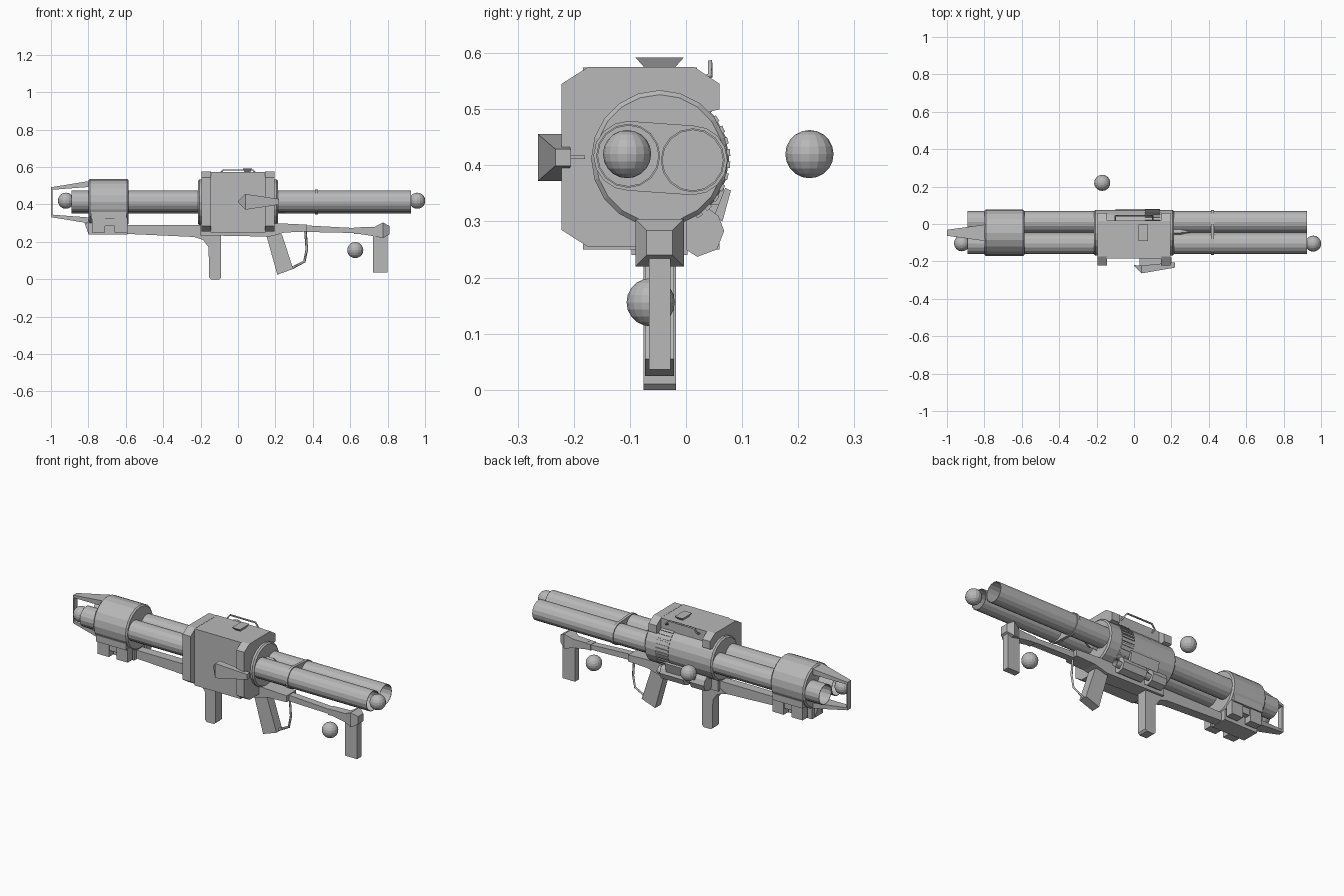
import bpy, bmesh, math
from mathutils import Matrix, Vector

old = bpy.data.objects.get("Cube")
if old:
    bpy.data.objects.remove(old, do_unlink=True)

grey = bpy.data.materials.new("plain_grey")
grey.use_nodes = True
grey.diffuse_color = (0.48, 0.48, 0.48, 1)
grey.node_tree.nodes["Principled BSDF"].inputs["Base Color"].default_value = grey.diffuse_color

MID = -0.047    # centre line of the weapon in y
AXIS_Z = 0.412  # height of the barrel axis


def finish(name, bm):
    bmesh.ops.recalc_face_normals(bm, faces=bm.faces[:])
    mesh = bpy.data.meshes.new(name)
    bm.to_mesh(mesh)
    bm.free()
    mesh.materials.append(grey)
    ob = bpy.data.objects.new(name, mesh)
    bpy.context.collection.objects.link(ob)
    return ob


def loft(name, rings):
    """Skin a closed solid through rings of equal point count."""
    bm = bmesh.new()
    loops = [[bm.verts.new(p) for p in ring] for ring in rings]
    n = len(loops[0])
    for a, b in zip(loops, loops[1:]):
        for i in range(n):
            j = (i + 1) % n
            bm.faces.new((a[i], a[j], b[j], b[i]))
    bm.faces.new(loops[0])
    bm.faces.new(loops[-1])
    return finish(name, bm)


def side_plate(name, pts, half, y=MID):
    """Extrude an x-z outline across the width."""
    return loft(name, [[(x, y + s * half, z) for x, z in pts] for s in (-1, 1)])


def cross_section(name, pts, x0, x1):
    """Extrude a y-z outline along the barrel."""
    return loft(name, [[(x, y, z) for y, z in pts] for x in (x0, x1)])


def box(name, x0, x1, y0, y1, z0, z1):
    return cross_section(name, [(y0, z0), (y1, z0), (y1, z1), (y0, z1)], x0, x1)


def rect(x, y, z, hy, hz):
    return [(x, y - hy, z - hz), (x, y + hy, z - hz), (x, y + hy, z + hz), (x, y - hy, z + hz)]


def circle(x, r, n=20, y=MID, z=AXIS_Z):
    return [(x, y + r * math.cos(math.tau * i / n), z + r * math.sin(math.tau * i / n)) for i in range(n)]


def drum(name, x0, x1, r, chamfer=0.008):
    return loft(name, [circle(x0, r - chamfer), circle(x0 + chamfer, r),
                       circle(x1 - chamfer, r), circle(x1, r - chamfer)])


def rod(name, pts, radius):
    curve = bpy.data.curves.new(name, 'CURVE')
    curve.dimensions = '3D'
    curve.bevel_depth = radius
    curve.bevel_resolution = 0
    spline = curve.splines.new('POLY')
    spline.points.add(len(pts) - 1)
    for p, co in zip(spline.points, pts):
        p.co = (*co, 1)
    curve.materials.append(grey)
    ob = bpy.data.objects.new(name, curve)
    bpy.context.collection.objects.link(ob)


# Twin open barrels and the band that joins them
barrels = {"front_barrel": (-0.103, 0.417), "rear_barrel": (0.012, 0.409)}
for name, (y, z) in barrels.items():
    bm = bmesh.new()
    turn = Matrix.Translation((0.018, y, z)) @ Matrix.Rotation(math.pi / 2, 4, 'Y')
    bmesh.ops.create_cone(bm, cap_ends=False, segments=16, radius1=0.057, radius2=0.057,
                          depth=1.815, matrix=turn)
    ob = finish(name, bm)
    wall = ob.modifiers.new("wall", 'SOLIDIFY')
    wall.thickness = 0.003


def band(name, x0, x1, r):
    pts = []
    for (y, z), start in zip(barrels.values(), (math.pi / 2, -math.pi / 2)):
        for i in range(9):
            a = start + math.pi * i / 8
            pts.append((y + r * math.cos(a), z + r * math.sin(a)))
    cross_section(name, pts, x0, x1)


band("barrel_band", 0.412, 0.428, 0.062)

# Loose balls
balls = {"muzzle_ball": (-0.92, -0.103, 0.42), "breech_ball": (0.958, -0.105, 0.42),
         "rear_ball": (-0.17, 0.22, 0.42), "lower_ball": (0.627, -0.063, 0.156)}
for name, pos in balls.items():
    bm = bmesh.new()
    bmesh.ops.create_uvsphere(bm, u_segments=16, v_segments=10, radius=0.043,
                              matrix=Matrix.Translation(pos))
    finish(name, bm)

# Muzzle drum and inner drum of the receiver
drum("muzzle_drum", -0.8, -0.585, 0.124)
drum("receiver_drum", -0.215, 0.215, 0.122)

# Muzzle prongs with a cross bar
for name, s in (("upper_prong", 1), ("lower_prong", -1)):
    loft(name, [rect(-0.79, MID, AXIS_Z + s * 0.098, 0.045, 0.016),
                rect(-1, MID, AXIS_Z + s * 0.073, 0.016, 0.007)])
box("prong_bar", -1, -0.993, MID - 0.016, MID + 0.016, 0.335, 0.49)

# Blocks under the muzzle drum
box("muzzle_saddle", -0.8, -0.59, MID - 0.05, MID + 0.05, 0.24, 0.31)
for s in (-1, 1):
    y = MID + s * 0.085
    for x in (-0.745, -0.625):
        box("saddle_foot", x - 0.035, x + 0.035, y - 0.022, y + 0.022, 0.25, 0.33)
    box("saddle_bridge", -0.785, -0.595, y - 0.03, y + 0.03, 0.322, 0.36)
    box("saddle_key", -0.72, -0.655, y - 0.015, y + 0.015, 0.285, 0.325)

# Receiver: recessed middle between two end flanges, open at the back
flange = [(-0.175, 0.575), (0.015, 0.575), (0.06, 0.545), (0.06, 0.50), (0.04, 0.495),
          (-0.05, 0.42), (-0.05, 0.255), (-0.175, 0.255), (-0.222, 0.285), (-0.222, 0.545)]
cross_section("left_flange", flange, 0.145, 0.195)
cross_section("right_flange", flange, -0.195, -0.145)
middle = [(-0.184, 0.574), (0.02, 0.574), (0.02, 0.50), (-0.05, 0.42), (-0.05, 0.25), (-0.184, 0.25)]
cross_section("receiver_middle", middle, -0.146, 0.146)

# Ribs around the drum, seen in the open back
for i in range(12):
    a = math.radians(-55 + i * 10)
    c, s = math.cos(a), math.sin(a)
    pts = [(MID + r * c - t * s, AXIS_Z + r * s + t * c)
           for r, t in ((0.117, -0.006), (0.126, -0.006), (0.126, 0.006), (0.117, 0.006))]
    cross_section("drum_rib", pts, 0.06, 0.14)

# Case along the lower back edge
case = [(0.0, 0.25), (0.02, 0.237), (0.055, 0.25), (0.068, 0.283), (0.058, 0.31), (0.03, 0.33), (0.0, 0.31)]
for x0, x1 in ((-0.16, -0.07), (-0.03, 0.12)):
    cross_section("lower_case", case, x0, x1)
rod("case_pin", [(-0.16, 0.03, 0.28), (0.15, 0.03, 0.28)], 0.025)
cross_section("case_lip", [(0.05, 0.31), (0.065, 0.30), (0.08, 0.355), (0.07, 0.36)], -0.1, 0.08)

# Top knob and carrying loop
loft("top_knob", [[(0.05 - a, MID - b, z), (0.05 + a, MID - b, z), (0.05 + a, MID + b, z),
                   (0.05 - a, MID + b, z)] for a, b, z in ((0.025, 0.043, 0.592), (0.015, 0.025, 0.572))])
rod("top_loop", [(-0.1, 0.02, 0.55), (-0.1, 0.043, 0.56), (-0.08, 0.043, 0.584),
                 (0.08, 0.043, 0.584), (0.1, 0.043, 0.56), (0.1, 0.02, 0.55)], 0.005)

# Pointed fin on the front face
loft("side_fin", [rect(0.0, -0.222, 0.414, 0.002, 0.003), rect(0.04, -0.243, 0.414, 0.021, 0.042),
                  rect(0.22, -0.219, 0.414, 0.014, 0.015)])
box("fin_stem", 0.03, 0.2, -0.225, -0.18, 0.411, 0.418)

# Small pointed wedge in the valley between the barrels
loft("valley_wedge", [[(x, MID + 0.008 + k * y, AXIS_Z + k * z) for y, z in
                       ((-0.008, 0.05), (0.052, 0.008), (0.005, -0.057), (-0.05, -0.015))]
                      for x, k in ((0.2, 1), (0.25, 1), (0.3, 0.4))])

# Under rail
side_plate("front_rail", [(-0.82, 0.30), (-0.80, 0.243), (-0.6, 0.243), (-0.23, 0.226),
                          (-0.19, 0.24), (-0.19, 0.29), (-0.6, 0.29)], 0.026)
side_plate("receiver_base", [(-0.2, 0.235), (0.17, 0.228), (0.25, 0.25), (0.37, 0.255),
                             (0.37, 0.292), (0.2, 0.30), (-0.2, 0.30)], 0.042)
side_plate("rear_rail", [(0.36, 0.253), (0.73, 0.245), (0.73, 0.272), (0.62, 0.274), (0.36, 0.288)], 0.02)
box("rail_sleeve", 0.62, 0.73, MID - 0.023, MID + 0.023, 0.243, 0.277)

# Front grip
side_plate("front_grip", [(-0.24, 0.228), (-0.185, 0.21), (-0.157, 0.17), (-0.155, 0.01), (-0.145, 0),
                          (-0.1, 0), (-0.09, 0.01), (-0.09, 0.25), (-0.2, 0.25)], 0.029)

# Trigger grip with its guard
side_plate("trigger_grip", [(0.15, 0.24), (0.235, 0.24), (0.295, 0.055), (0.21, 0.025)], 0.026)
rod("trigger_guard", [(0.285, MID, 0.058), (0.355, MID, 0.095), (0.368, MID, 0.16), (0.36, MID, 0.265)], 0.007)

# Rear block and rear grip
loft("rear_block", [rect(0.65, MID, 0.26, 0.022, 0.018), rect(0.73, MID, 0.255, 0.025, 0.025),
                    rect(0.775, MID, 0.262, 0.043, 0.042), rect(0.81, MID, 0.262, 0.023, 0.022)])
box("rear_grip", 0.722, 0.80, MID - 0.019, MID + 0.019, 0.036, 0.25)
